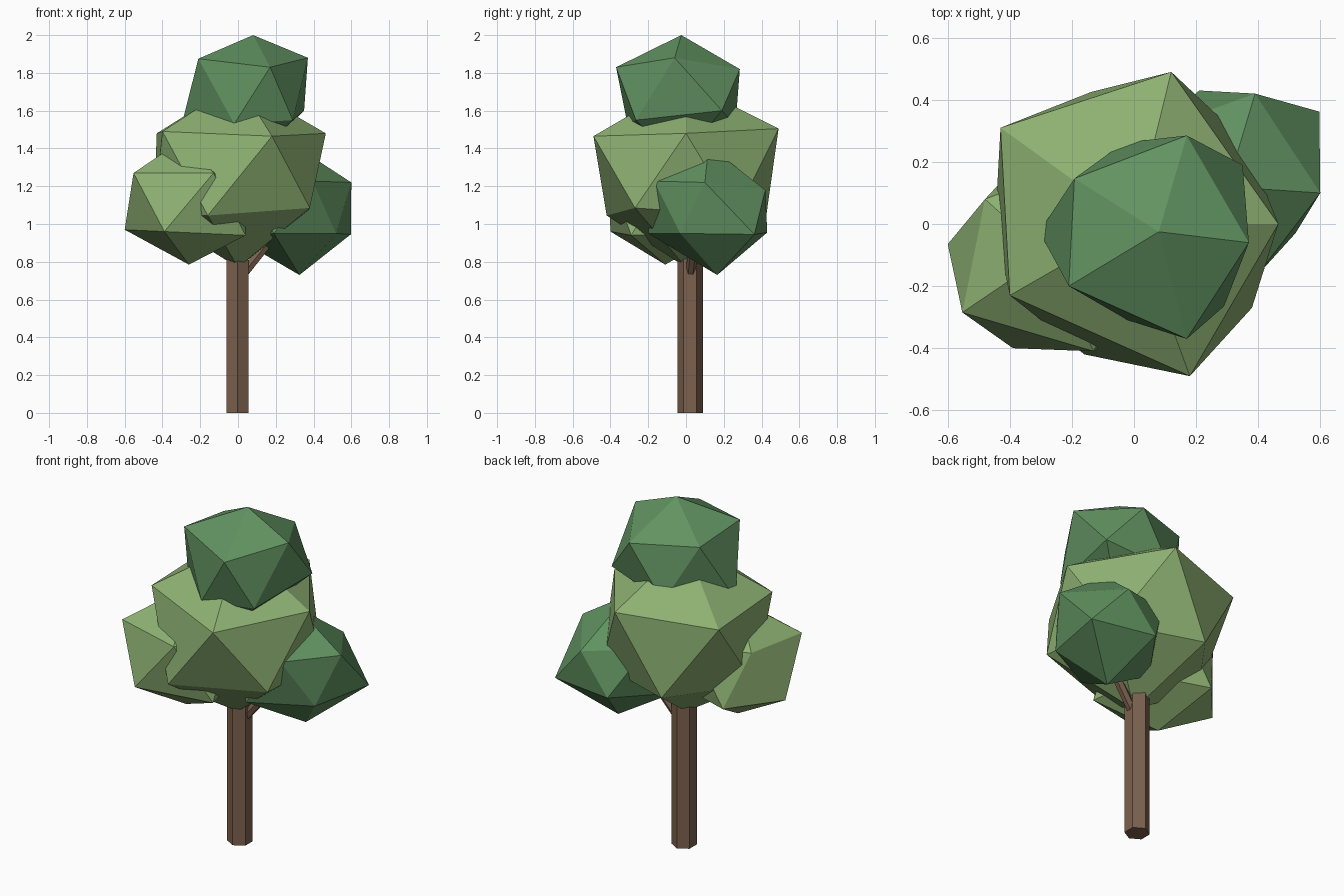
import bpy, bmesh, math
from mathutils import Vector

if "Cube" in bpy.data.objects:
    bpy.data.objects.remove(bpy.data.objects["Cube"])


def material(name, rgb):
    m = bpy.data.materials.new(name)
    m.diffuse_color = (*rgb, 1)
    m.use_nodes = True
    m.node_tree.nodes["Principled BSDF"].inputs["Base Color"].default_value = m.diffuse_color
    return m


BARK = material("bark", (0.20, 0.12, 0.075))
LIGHT = material("light_leaves", (0.27, 0.44, 0.17))
DARK = material("dark_leaves", (0.12, 0.29, 0.12))


def finish(name, bm, mat):
    bmesh.ops.recalc_face_normals(bm, faces=bm.faces)
    me = bpy.data.meshes.new(name)
    bm.to_mesh(me)
    bm.free()
    me.materials.append(mat)
    ob = bpy.data.objects.new(name, me)
    bpy.context.collection.objects.link(ob)


def leaf_clump(name, mat, centre, radius, corners):
    """20-sided ball; corners pulled out of true are keyed by compass angle or pole."""
    bm = bmesh.new()
    bmesh.ops.create_icosphere(bm, subdivisions=1, radius=radius)
    for v in bm.verts:
        if math.hypot(v.co.x, v.co.y) < 0.01:
            key = "top" if v.co.z > 0 else "base"
        else:
            key = round(math.degrees(math.atan2(v.co.y, v.co.x))) % 360
        v.co = corners.get(key, v.co + Vector(centre))
    finish(name, bm, mat)


def stick(name, start, end, radius, turn):
    """Six-sided straight wooden bar."""
    a, b = Vector(start), Vector(end)
    bm = bmesh.new()
    bmesh.ops.create_cone(bm, cap_ends=True, segments=6, radius1=radius,
                          radius2=radius, depth=(b - a).length)
    bmesh.ops.rotate(bm, verts=bm.verts, matrix=Vector((0, 0, 1)).rotation_difference(b - a).to_matrix())
    if turn:
        bmesh.ops.rotate(bm, verts=bm.verts, matrix=((0, -1, 0), (1, 0, 0), (0, 0, 1)))
    bmesh.ops.translate(bm, verts=bm.verts, vec=(a + b) / 2)
    finish(name, bm, mat=BARK)


# Trunk with an edge facing front, and side branch
stick("trunk", (-0.003, 0.022, 0), (-0.003, 0.022, 1.15), 0.068, False)
stick("branch", (0, 0.02, 0.70), (0.23, 0.05, 0.99), 0.026, False)

# Large middle clump
leaf_clump("middle_leaves", LIGHT, (0, 0, 1.27), 0.50, {
    0: (0.465, 0, 1.48), 72: (0.12, 0.49, 1.505), 144: (-0.43, 0.31, 1.48),
    216: (-0.40, -0.23, 1.49), 288: (0.18, -0.49, 1.465),
    252: (-0.16, -0.42, 1.045), 324: (0.38, -0.27, 1.085), "top": (0, 0, 1.75)})

# Top clump
leaf_clump("top_leaves", DARK, (0.065, -0.04, 1.68), 0.355, {
    0: (0.37, -0.06, 1.88), 72: (0.17, 0.285, 1.82), 216: (-0.21, -0.20, 1.875),
    288: (0.17, -0.37, 1.83), 36: (0.35, 0.19, 1.60), 180: (-0.305, -0.025, 1.50),
    252: (-0.02, -0.31, 1.53), 324: (0.29, -0.265, 1.55), "top": (0.08, -0.025, 2.0)})

# Left clump
leaf_clump("left_leaves", LIGHT, (-0.28, -0.10, 1.11), 0.345, {
    144: (-0.48, 0.08, 1.27), 216: (-0.553, -0.285, 1.27), 288: (-0.13, -0.41, 1.27),
    180: (-0.60, -0.065, 0.97), 252: (-0.39, -0.40, 0.96), 324: (0.04, -0.29, 0.94),
    "base": (-0.26, -0.11, 0.785)})

# Right clump
leaf_clump("right_leaves", DARK, (0.30, 0.12, 1.075), 0.34, {
    0: (0.60, 0.10, 1.22), 72: (0.39, 0.42, 1.18), 36: (0.597, 0.362, 0.945),
    108: (0.21, 0.43, 0.955), 252: (0.19, -0.20, 0.95), 324: (0.52, -0.03, 0.95),
    "base": (0.325, 0.165, 0.73)})
